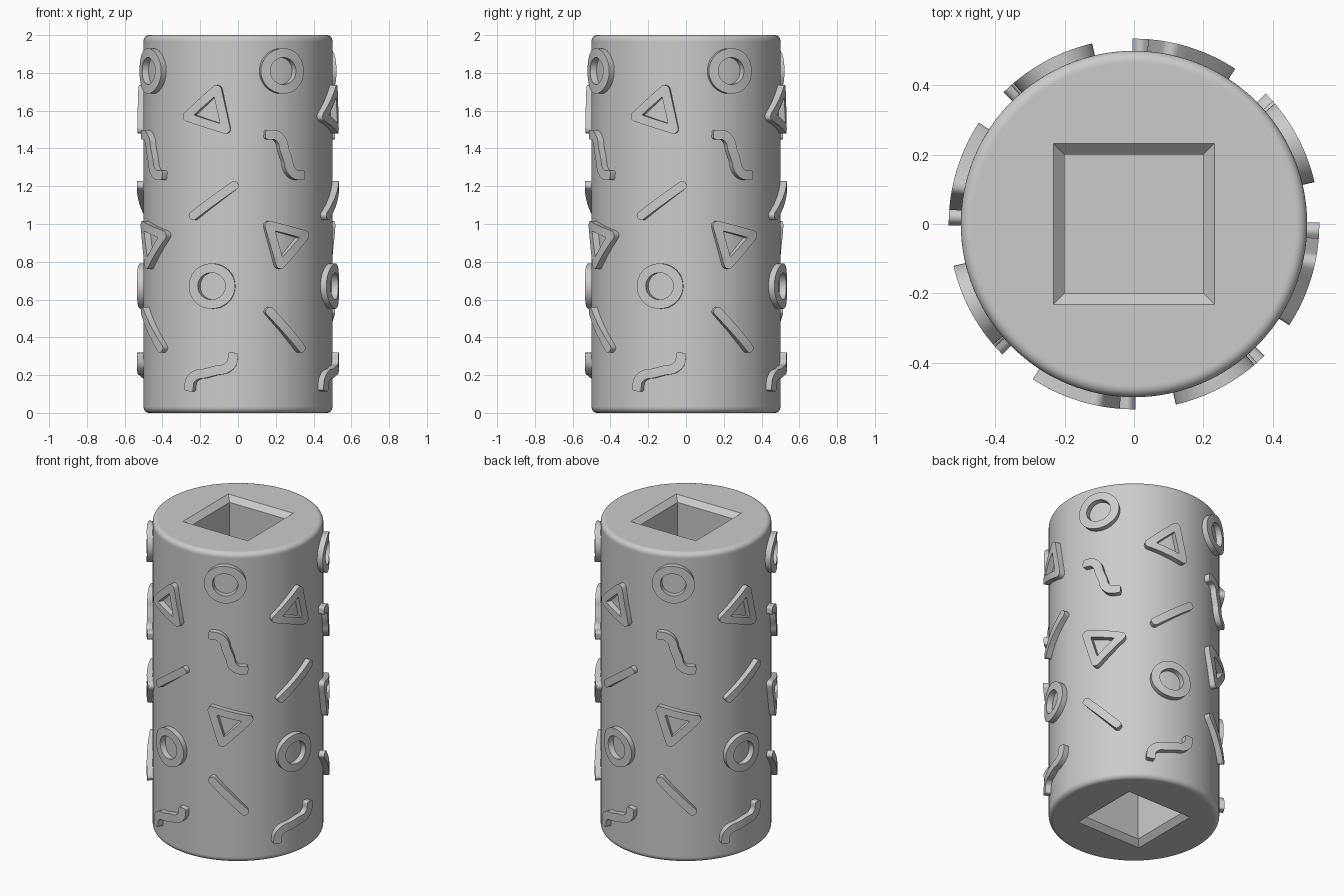
import bpy, bmesh, math
from mathutils import Vector, Matrix

cube = bpy.data.objects.get("Cube")
if cube:
    bpy.data.objects.remove(cube, do_unlink=True)

R, RAISED, SUNK = 0.5, 0.535, 0.48
TAU = math.tau

grey = bpy.data.materials.new("plain grey")
grey.use_nodes = True
colour = (0.6, 0.6, 0.6, 1)
grey.diffuse_color = colour
grey.node_tree.nodes["Principled BSDF"].inputs["Base Color"].default_value = colour


def finish(bm, name):
    bmesh.ops.recalc_face_normals(bm, faces=bm.faces)
    mesh = bpy.data.meshes.new(name)
    bm.to_mesh(mesh)
    bm.free()
    mesh.materials.append(grey)
    obj = bpy.data.objects.new(name, mesh)
    bpy.context.collection.objects.link(obj)
    bpy.ops.object.select_all(action='DESELECT')
    obj.select_set(True)
    bpy.context.view_layer.objects.active = obj
    bpy.ops.object.shade_smooth_by_angle(angle=math.radians(32))
    return obj


# Roller body: one loft from the bottom socket, around the outside, to the top socket
def make_body(sides=128, edge=0.03, socket=0.4):
    def ring(bm, size, z, square):
        verts = []
        for i in range(sides):
            a = TAU * i / sides
            c, s = math.cos(a), math.sin(a)
            r = size / max(abs(c), abs(s)) if square else size
            verts.append(bm.verts.new((r * c, r * s, z)))
        return verts

    half = [(0.2, socket, True), (0.2, 0.033, True), (0.233, 0, True),
            (R - edge - 0.005, 0, False)]
    for i in range(7):
        a = math.pi / 2 * i / 6
        half.append((R - edge + edge * math.sin(a), edge - edge * math.cos(a), False))
    half.append((R, edge + 0.005, False))
    profile = half + [(s, 2 - z, sq) for s, z, sq in reversed(half)]

    bm = bmesh.new()
    rings = [ring(bm, *p) for p in profile]
    for a, b in zip(rings, rings[1:]):
        for i in range(sides):
            j = (i + 1) % sides
            bm.faces.new((a[i], a[j], b[j], b[i]))
    bm.faces.new(rings[0])
    bm.faces.new(rings[-1])
    finish(bm, "roller_body")


# Raised relief: a band between two outlines, wrapped around the roller
def make_relief(name, pairs, closed, centre, turn=0):
    spin = Matrix.Rotation(math.radians(turn), 2)
    for k in range(4):
        bm = bmesh.new()

        def wrap(p, r):
            q = spin @ p + Vector(centre)
            a = q.x / R + k * math.pi / 2
            return bm.verts.new((r * math.sin(a), -r * math.cos(a), q.y))

        sections = [(wrap(o, SUNK), wrap(o, RAISED), wrap(i, RAISED), wrap(i, SUNK))
                    for o, i in pairs]
        following = sections[1:] + (sections[:1] if closed else [])
        for a, b in zip(sections, following):
            for m in range(4):
                n = (m + 1) % 4
                bm.faces.new((a[m], a[n], b[n], b[m]))
        if not closed:
            bm.faces.new(sections[0])
            bm.faces.new(sections[-1])
        finish(bm, f"{name}_{k + 1}")


def circle(r, n=48):
    return [Vector((r * math.cos(TAU * i / n), r * math.sin(TAU * i / n))) for i in range(n)]


def triangle(reach, rounding, arc=6, edge=6):
    pts = []
    for c in range(3):
        a = TAU * c / 3
        corner = (reach - rounding) * Vector((math.cos(a), math.sin(a)))
        for i in range(arc + 1):
            b = a + math.pi / 3 * (2 * i / arc - 1)
            pts.append(corner + rounding * Vector((math.cos(b), math.sin(b))))
    out = []
    for i, p in enumerate(pts):
        out.append(p)
        if i % (arc + 1) == arc:
            q = pts[(i + 1) % len(pts)]
            out += [p.lerp(q, t / edge) for t in range(1, edge)]
    return out


# Ribbon along a path, narrowing at both ends for rounded tips
def ribbon(path, width, rounding):
    h = width / 2
    first = (path[0] - path[1]).normalized()
    last = (path[-1] - path[-2]).normalized()
    tip = [(rounding * math.cos(a), h - rounding + rounding * math.sin(a))
           for a in (math.pi / 2 * i / 5 for i in range(5))]
    rows = [(path[0] + first * d, w) for d, w in tip]
    rows += [(p, h) for p in path]
    rows += [(path[-1] + last * d, w) for d, w in reversed(tip)]
    pairs = []
    for i, (p, w) in enumerate(rows):
        t = (rows[min(i + 1, len(rows) - 1)][0] - rows[max(i - 1, 0)][0]).normalized()
        side = Vector((-t.y, t.x)) * w
        pairs.append((p + side, p - side))
    return pairs


# Smooth path through a few points
def smooth_path(points, steps=6):
    p = [2 * points[0] - points[1]] + points + [2 * points[-1] - points[-2]]
    out = []
    for a, b, c, d in zip(p, p[1:], p[2:], p[3:]):
        for i in range(steps):
            t = i / steps
            out.append(0.5 * (2 * b + (c - a) * t + (2 * a - 5 * b + 4 * c - d) * t * t
                              + (3 * b - a - 3 * c + d) * t ** 3))
    return out + [points[-1]]


make_body()

ring_band = list(zip(circle(0.12), circle(0.071)))
triangle_band = list(zip(triangle(0.147, 0.025), triangle(0.08, 0.003)))
bar = ribbon([Vector((-0.136 + 0.272 * i / 12, 0)) for i in range(13)], 0.046, 0.018)
half_wave = [Vector(p) for p in ((-0.116, -0.09), (-0.108, -0.045), (-0.075, -0.016), (-0.03, -0.008))]
wave_points = half_wave + [Vector((0, 0))] + [-p for p in reversed(half_wave)]
wave = ribbon(smooth_path(wave_points), 0.05, 0.012)

# Each relief is repeated four times around the roller
make_relief("upper_ring", ring_band, True, (0.234, 1.81))
make_relief("lower_ring", ring_band, True, (-0.134, 0.671))
make_relief("upper_triangle", triangle_band, True, (-0.145, 1.594), 72)
make_relief("lower_triangle", triangle_band, True, (0.248, 0.906), 16)
make_relief("upper_bar", bar, False, (-0.125, 1.124), 37)
make_relief("lower_bar", bar, False, (0.252, 0.44), -47)
make_relief("upper_wave", wave, False, (0.25, 1.366), -85)
make_relief("lower_wave", wave, False, (-0.14, 0.217))
